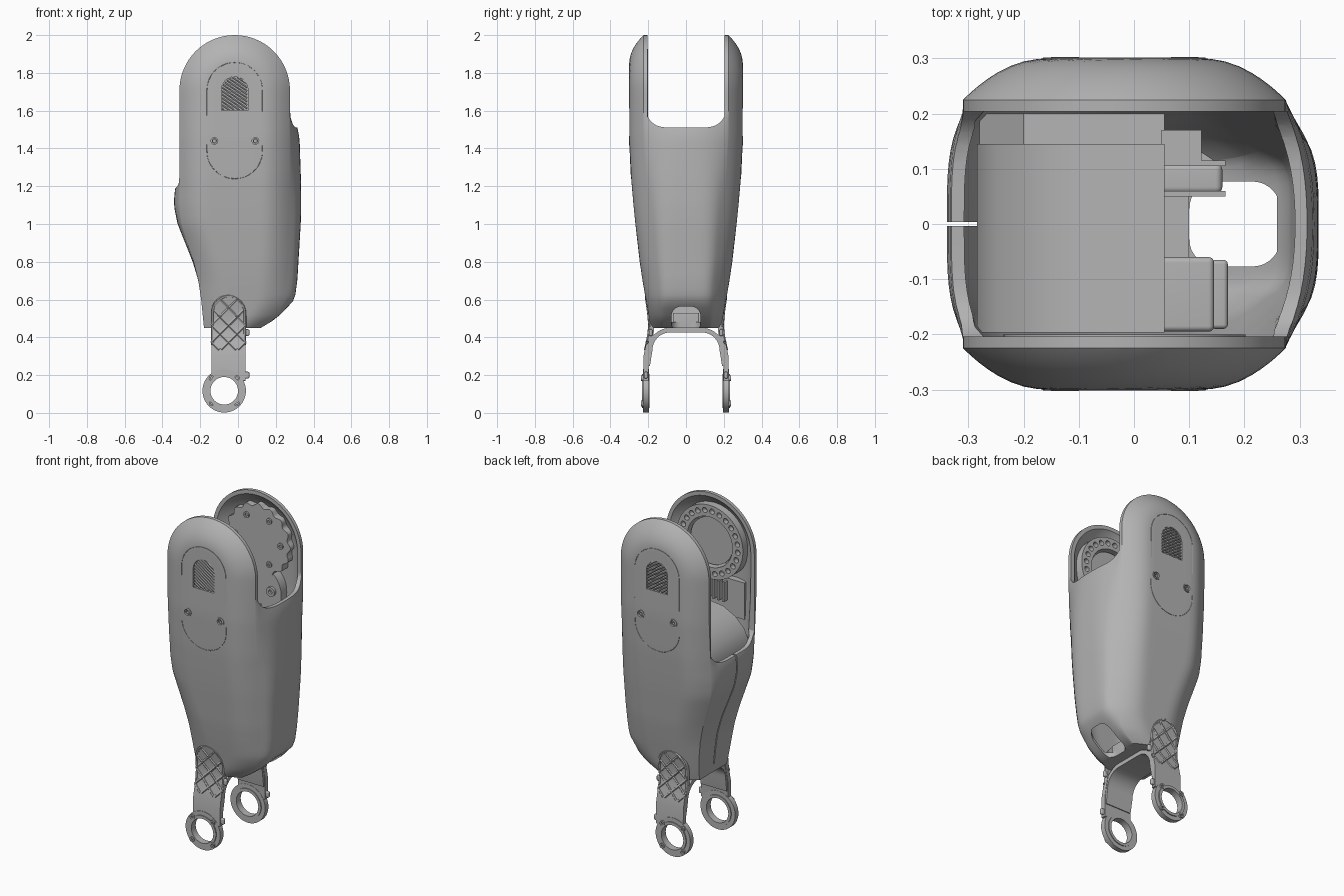
import bpy, bmesh
from math import sin, cos, pi, sqrt, hypot, radians
from mathutils import Vector, Matrix

cube = bpy.data.objects.get("Cube")
if cube:
    bpy.data.objects.remove(cube)

grey = bpy.data.materials.new("satin_grey")
grey.use_nodes = True
tone = (0.45, 0.45, 0.45, 1)
grey.diffuse_color = tone
grey.node_tree.nodes["Principled BSDF"].inputs["Base Color"].default_value = tone


def activate(ob):
    bpy.ops.object.select_all(action='DESELECT')
    ob.select_set(True)
    bpy.context.view_layer.objects.active = ob


def smooth(ob):
    activate(ob)
    bpy.ops.object.shade_smooth_by_angle(angle=radians(35))


def finish(bm, name):
    bmesh.ops.remove_doubles(bm, verts=bm.verts[:], dist=1e-6)
    bmesh.ops.recalc_face_normals(bm, faces=bm.faces[:])
    mesh = bpy.data.meshes.new(name)
    bm.to_mesh(mesh)
    bm.free()
    mesh.materials.append(grey)
    ob = bpy.data.objects.new(name, mesh)
    bpy.context.collection.objects.link(ob)
    smooth(ob)
    return ob


def loft(name, rings, closed=False):
    bm = bmesh.new()
    rows = [[bm.verts.new(p) for p in r] for r in rings]
    n = len(rows[0])
    pairs = list(zip(rows, rows[1:])) + ([(rows[-1], rows[0])] if closed else [])
    for a, b in pairs:
        for i in range(n):
            j = (i + 1) % n
            bm.faces.new((a[i], a[j], b[j], b[i]))
    if not closed:
        bm.faces.new(rows[0][::-1])
        bm.faces.new(rows[-1])
    return finish(bm, name)


def prism(name, pts, y0, y1):
    return loft(name, [[(x, y, z) for x, z in pts] for y in (y0, y1)])


def box(name, lo, hi, bevel=0, axis=None):
    bm = bmesh.new()
    lo, hi = Vector(lo), Vector(hi)
    mat = Matrix.Translation((lo + hi) / 2) @ Matrix.Diagonal((*(hi - lo), 1))
    bmesh.ops.create_cube(bm, size=1, matrix=mat)
    if bevel:
        edges = [e for e in bm.edges if axis is None or
                 abs((e.verts[0].co - e.verts[1].co).normalized()[axis]) > 0.9]
        bmesh.ops.bevel(bm, geom=edges, offset=bevel, segments=8, profile=0.5, affect='EDGES')
    return finish(bm, name)


def circle(cx, cz, r, n=24, wave=0, lobes=0):
    return [(cx + (r + wave * cos(lobes * a)) * cos(a), cz + (r + wave * cos(lobes * a)) * sin(a))
            for a in (2 * pi * i / n for i in range(n))]


def ring(name, cx, cz, r_in, r_out, y0, y1, n=48):
    parts = [(r_in, y0), (r_out, y0), (r_out, y1), (r_in, y1)]
    return loft(name, [[(x, y, z) for x, z in circle(cx, cz, r, n)] for r, y in parts], True)


def stadium(cx, z0, z1, r, n=16):
    top = [(cx + r * cos(pi * i / n), z1 - r + r * sin(pi * i / n)) for i in range(n + 1)]
    return top + [(2 * cx - x, z0 + z1 - z) for x, z in top]


def tube(name, pts, r, cyclic=False):
    cu = bpy.data.curves.new(name, 'CURVE')
    cu.dimensions = '3D'
    cu.bevel_depth, cu.bevel_resolution, cu.use_fill_caps = r, 1, True
    sp = cu.splines.new('POLY')
    sp.points.add(len(pts) - 1)
    for p, co in zip(sp.points, pts):
        p.co = (*co, 1)
    sp.use_cyclic_u = cyclic
    cu.materials.append(grey)
    ob = bpy.data.objects.new(name, cu)
    bpy.context.collection.objects.link(ob)
    activate(ob)
    bpy.ops.object.convert(target='MESH')
    smooth(bpy.context.object)


def cut(ob, cutter):
    mod = ob.modifiers.new("cut", 'BOOLEAN')
    mod.operation, mod.solver, mod.object = 'DIFFERENCE', 'EXACT', cutter
    activate(ob)
    bpy.ops.object.modifier_apply(modifier=mod.name)
    bpy.data.objects.remove(cutter)


# Shell profile: z, left x, right x, half depth, side half depth, left bulge, right bulge
PROFILE = [
    (.45, -.18, .12, .185, .13, 0, 0), (.5, -.185, .2, .195, .14, 0, .005),
    (.6, -.195, .255, .213, .155, 0, .045), (.7, -.21, .262, .23, .165, 0, .052),
    (.8, -.235, .268, .245, .175, .005, .052), (1, -.3, .275, .268, .19, .02, .057),
    (1.1, -.31, .275, .278, .198, .03, .06), (1.18, -.31, .275, .285, .204, .025, .059),
    (1.24, -.31, .275, .29, .21, 0, .058), (1.45, -.31, .275, .3, .223, 0, .051),
    (1.52, -.31, .275, .3, .224, 0, .038), (1.6, -.31, .275, .3, .225, 0, 0),
    (2, -.31, .275, .3, .225, 0, 0)]
XC, R = -.0175, .2925
ZC = 2 - R


def lerp_table(table, z):
    for a, b in zip(table, table[1:]):
        if z <= b[0]:
            f = max(0, (z - a[0]) / (b[0] - a[0]))
            return [p + (q - p) * f for p, q in zip(a[1:], b[1:])]
    return table[-1][1:]


def surface(x, z, t=0):
    xl, xr, h, e, _, _ = lerp_table(PROFILE, z)
    d = min(x - xl, xr - x) if z < ZC else R - hypot(x - XC, z - ZC)
    d = min(1, max(0, (d - t) / .15))
    return e - t + (h - e) * (1 - (1 - d) ** 2)


def shell(name, z0, t):
    zs = [z0 + (ZC - z0) * i / 36 for i in range(36)]
    zs += [ZC + (R - t) * sin(radians(88.5) * i / 18) for i in range(19)]
    rings = []
    for z in zs:
        xl, xr, h, e, bl, br = lerp_table(PROFILE, z)
        xl, xr, e = xl + t, xr - t, e - t
        if z > ZC:
            w = sqrt(max(0, (R - t) ** 2 - (z - ZC) ** 2))
            xl, xr = XC - w, XC + w
        xs = [(xl + xr) / 2 - (xr - xl) / 2 * cos(pi * i / 28) for i in range(29)]
        ys = [-e + 2 * e * i / 18 for i in range(1, 18)]
        power = 2.2 + 4 * max(0, 1.5 - z)
        bulge = [1 - abs(y / e) ** power for y in ys]
        r = [(x, -surface(x, z, t), z) for x in xs]
        r += [(xr + br * k, y, z) for y, k in zip(ys, bulge)]
        r += [(x, surface(x, z, t), z) for x in xs[::-1]]
        r += [(xl - bl * k, -y, z) for y, k in zip(ys, bulge)]
        rings.append(r)
    return loft(name, rings)


def slot(x0, x1, z0, rise):
    ys = [.204 * sin(pi / 2 * i / 16) for i in range(-16, 17)]
    floor = [(y, z0 + rise * abs(y / .204) ** 6) for y in ys] + [(.204, 2.5), (-.204, 2.5)]
    return loft("slot", [[(x, y, z) for y, z in floor] for x in (x0, x1)])


# Hollow housing with the joint slot, seam and lower opening
housing = shell("housing", .45, 0)
cut(housing, shell("cavity", .48, .022))
cut(housing, slot(0, .5, 1.51, .06))
cut(housing, slot(-.5, .01, 1.19, .06))
cut(housing, box("seam", (-.5, -.004, .5), (-.17, .004, 1.3)))
cut(housing, box("lower_opening", (.1, -.077, .3), (.265, .077, .58), .05, 2))
vent = [(XC + .07, 1.6)] + stadium(XC, 1.5, 1.78, .07)[:17] + [(XC - .07, 1.6)]
for s in (-1, 1):
    cut(housing, prism("vent_pocket", vent, s * .286, s * .4))
    for x in (-.125, .092):
        cut(housing, prism("screw_pocket", circle(x, 1.44, .02), s * .285, s * .4))
smooth(housing)

# Cover details on both faces
for s in (-1, 1):
    outline = stadium(XC, 1.24, 1.855, .147, 24)
    tube("cover_seam", [(x, s * surface(x, z), z) for x, z in outline], .0015, True)
    for k in range(15):
        ends = []
        for i in range(41):
            x = XC - .07 + .14 * i / 40
            z = 1.565 + k * .0185 - (x - XC) * .7
            if z > 1.603 and hypot(x - XC, max(0, z - 1.71)) < .07:
                ends.append((x, s * .293, z))
        if len(ends) > 2:
            tube("vent_slat", [ends[0], ends[-1]], .006)
    for x in (-.125, .092):
        ring("cover_screw", x, 1.44, .008, .014, s * .28, s * .297, 20)
        ring("screw_collar", x, 1.44, .018, .025, s * .285, s * .303, 24)

# Joint hardware inside the two cheeks
prism("drive_disc", circle(XC, ZC, .205, 128, .01, 16), .215, .275)
for k in range(6):
    a = pi * k / 3
    ring("disc_boss", XC + .15 * cos(a), ZC + .15 * sin(a), .008, .018, .207, .23, 20)
prism("lower_cheek_plate", stadium(XC, 1.25, 1.56, .15), .22, .28)
for x in (-.1, .07):
    ring("plate_boss", x, 1.42, .012, .028, .204, .235, 24)

bearing = ring("bearing_ring", XC, ZC, .15, .22, -.272, -.2)
for k in range(24):
    a = 2 * pi * (k + .3) / 24
    cut(bearing, prism("hole", circle(XC + .186 * cos(a), ZC + .186 * sin(a), .016, 12), -.23, -.18))
smooth(bearing)
prism("bearing_cap", circle(XC, ZC, .14, 48), -.278, -.22)
box("rib_plate", (-.22, -.28, 1.28), (.18, -.24, 1.5))
for k in range(6):
    x = XC - .085 + k * .034
    box("cheek_rib", (x - .006, -.25, 1.37), (x + .006, -.205, 1.485))

# Motor housing and connectors inside the cavity
prism("motor_housing", [(-.27, .95), (-.285, 1.17), (-.25, 1.25), (-.19, 1.31), (-.11, 1.35),
                        (.055, 1.37), (.055, .95)], -.197, .145)
prism("rear_ledge", [(-.27, 1), (-.28, 1.12), (-.2, 1.24), (.055, 1.28), (.055, 1)], .14, .2)
box("motor_side", (0, -.195, .95), (.145, -.06, 1.33), .01)
box("motor_tab", (.04, -.07, .95), (.1, .05, 1.25))
box("connector_base", (.05, .11, 1), (.122, .17, 1.3))
box("connector_body", (.05, .055, 1.05), (.16, .11, 1.28), .012)
for y in (.05, .105):
    box("connector_flange", (.05, y, 1.05), (.166, y + .01, 1.3))
box("side_clip", (.14, -.19, 1.1), (.17, -.065, 1.3), .008)


# Fork: bent straps with a lattice pad, bridged by an arch
def strip(name, path, thick):
    rings = []
    for i, (x, y, z, w) in enumerate(path):
        a, b = path[max(0, i - 1)], path[min(len(path) - 1, i + 1)]
        n = Vector((0, b[2] - a[2], a[1] - b[1])).normalized() * thick / 2
        rings.append([(x + u * w, y + k * n.y, z + k * n.z)
                      for u, k in ((-1, -1), (1, -1), (1, 1), (-1, 1))])
    return loft(name, rings)


SX = -.05
STRAP = [(.17, SX, .213, .09), (.3, SX, .211, .09), (.36, SX, .198, .09),
         (.42, SX, .185, .091), (.47, SX, .182, .092), (.53, SX, .187, .092)]
STRAP += [(.53 + .09 * sin(a), SX, .187 + .013 * sin(a), max(.012, .092 * cos(a)))
          for a in (pi / 2 * i / 8 for i in range(1, 9))]
for s in (-1, 1):
    # The foot of each strap wraps the ring, so its end is cleared by the bore
    strap = strip("fork_strap", [(x, s * y, z, w) for z, x, y, w in STRAP], .028)
    cut(strap, prism("bore", circle(-.073, .117, .09, 48), s * .15, s * .3))
    smooth(strap)
    rim = [(x + k * (w - .006), s * (y + .011), z) for k, row in ((-1, STRAP[2:]), (1, STRAP[:1:-1]))
           for z, x, y, w in row]
    tube("strap_rim", rim, .008)
    for k in range(5):
        for flip in (-1, 1):
            bar = []
            for i in range(19):
                u, z = -.09 + .01 * i, .195 + k * .09 + .01 * i
                x, y, w = lerp_table(STRAP, z)
                if .33 < z < .61 and abs(u) < w:
                    bar.append((x + flip * u, s * (y + .011), z))
            if len(bar) > 2:
                tube("lattice_bar", bar, .008)
    ring("fork_ring", -.073, .117, .073, .115, s * .197, s * .228)
    ring("ring_lip", -.073, .117, .073, .09, s * .192, s * .234)
    for dx in (-.067, .067):
        for dz in (-.067, .067):
            ring("ring_bolt", -.073 + dx, .117 + dz, .006, .015, s * .197, s * .238, 16)
    for z, y in ((.2, .212), (.425, .187)):
        box("cable_clip", (.03, s * y - .01, z - .018), (.06, s * y + .01, z + .018), .008)

arch = []
for s in (-1, 1):
    corner = [(SX, s * (.085 + .105 * cos(a)), .33 + .108 * sin(a), .088)
              for a in (pi / 2 * i / 10 for i in range(11))]
    leg = [(SX, s * .203, .25, .086)] + corner
    arch += leg if s < 0 else leg[::-1]
strip("fork_arch", arch, .024)
box("lower_bracket", (.04, -.07, .45), (.1, .07, .53), .008)
